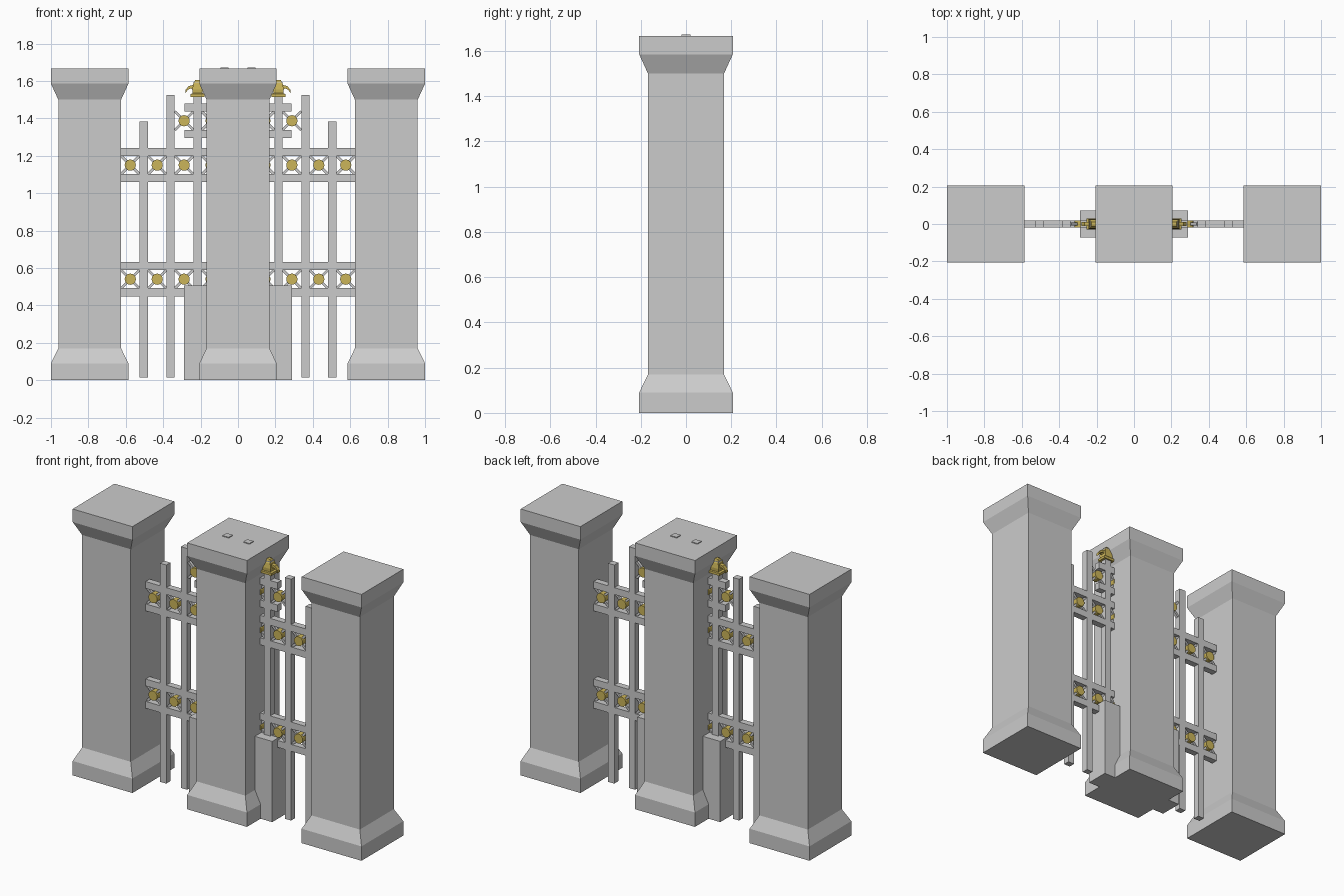
import bpy, bmesh
from math import radians, pi
from mathutils import Matrix, Vector

if "Cube" in bpy.data.objects:
    bpy.data.objects.remove(bpy.data.objects["Cube"])

gold = bpy.data.materials.new("gold")
gold.diffuse_color = (0.60, 0.46, 0.10, 1)
gold.use_nodes = True
gold.node_tree.nodes["Principled BSDF"].inputs["Base Color"].default_value = gold.diffuse_color


def finish(name, bm, mat=None):
    bmesh.ops.recalc_face_normals(bm, faces=bm.faces)
    me = bpy.data.meshes.new(name)
    bm.to_mesh(me)
    bm.free()
    if mat:
        me.materials.append(mat)
    ob = bpy.data.objects.new(name, me)
    bpy.context.collection.objects.link(ob)
    return ob


def add_box(bm, centre, size, turn=0):
    m = (Matrix.Translation(centre) @ Matrix.Rotation(turn, 4, 'Y')
         @ Matrix.Diagonal((*size, 1)))
    bmesh.ops.create_cube(bm, size=1, matrix=m)


def add_stack(bm, x, profile):
    """Rectangular sections (half x, half y, z) skinned from bottom to top."""
    rings = [[bm.verts.new((x + sx * hx, sy * hy, z))
              for sx, sy in ((-1, -1), (1, -1), (1, 1), (-1, 1))]
             for hx, hy, z in profile]
    for a, b in zip(rings, rings[1:]):
        for i in range(4):
            j = (i + 1) % 4
            bm.faces.new((a[i], a[j], b[j], b[i]))
    bm.faces.new(rings[0][::-1])
    bm.faces.new(rings[-1])


# Three square pillars with flared base and cap
W, S = 0.207, 0.168
pillar = [(W, W, 0), (W, W, 0.09), (S, S, 0.17),
          (S, S, 1.50), (W, W, 1.585), (W, W, 1.667)]
for name, x in (("left_pillar", -0.793), ("centre_pillar", 0), ("right_pillar", 0.793)):
    bm = bmesh.new()
    add_stack(bm, x, pillar)
    finish(name, bm)

# Plinth block around the centre pillar
bm = bmesh.new()
add_box(bm, (0, 0, 0.2525), (0.575, 0.145, 0.505))
finish("gate_plinth", bm)

# Upright bars, rising in steps to the middle
P, T = 0.144, 0.043
bm = bmesh.new()
for i, top in enumerate((1.672, 1.595, 1.525, 1.383)):
    for s in (-1, 1):
        add_box(bm, (s * P * (i + 0.5), 0, (top + 0.015) / 2), (T, 0.04, top - 0.015))
finish("gate_bars", bm)

# Paired horizontal rails; the top pair is short
bands = ((0.54, 0.625, 4), (1.15, 0.625, 4), (1.387, 0.287, 2))
bm = bmesh.new()
for z, half, n in bands:
    for s in (-1, 1):
        add_box(bm, (0, 0, z + s * 0.07), (2 * half, 0.04, T))
finish("gate_rails", bm)

# Diagonal struts and round bosses in every cell of the bands
struts, bosses = bmesh.new(), bmesh.new()
for z, half, n in bands:
    for i in range(-n, n + 1):
        c = Vector((i * P, 0, z))
        for a in (45, -45):
            add_box(struts, c, (0.142, 0.018, 0.014), radians(a))
        bmesh.ops.create_cone(bosses, cap_ends=True, segments=16, radius1=0.03,
                              radius2=0.03, depth=0.04,
                              matrix=Matrix.Translation(c) @ Matrix.Rotation(pi / 2, 4, 'X'))
finish("band_struts", struts)
finish("band_bosses", bosses, gold)

# Gold finials with drooping leaves on the bars beside the centre pillar
bm = bmesh.new()
leaf = ((0.015, 1.545), (0.035, 1.56), (0.052, 1.553), (0.066, 1.532),
        (0.064, 1.552), (0.048, 1.572), (0.025, 1.578), (0.012, 1.565))
for s in (-1, 1):
    x = s * P * 1.5
    add_stack(bm, x, [(0.037, 0.030, 1.515), (0.037, 0.030, 1.53), (0.026, 0.026, 1.535),
                      (0.028, 0.028, 1.555), (0.023, 0.023, 1.585), (0.012, 0.012, 1.605)])
    for d in (-1, 1):
        f = bm.faces.new([bm.verts.new((x + d * u, -0.012, z)) for u, z in leaf])
        out = bmesh.ops.extrude_face_region(bm, geom=[f], use_keep_orig=True)
        bmesh.ops.translate(bm, vec=(0, 0.024, 0),
                            verts=[v for v in out["geom"] if isinstance(v, bmesh.types.BMVert)])
finish("finials", bm, gold)
